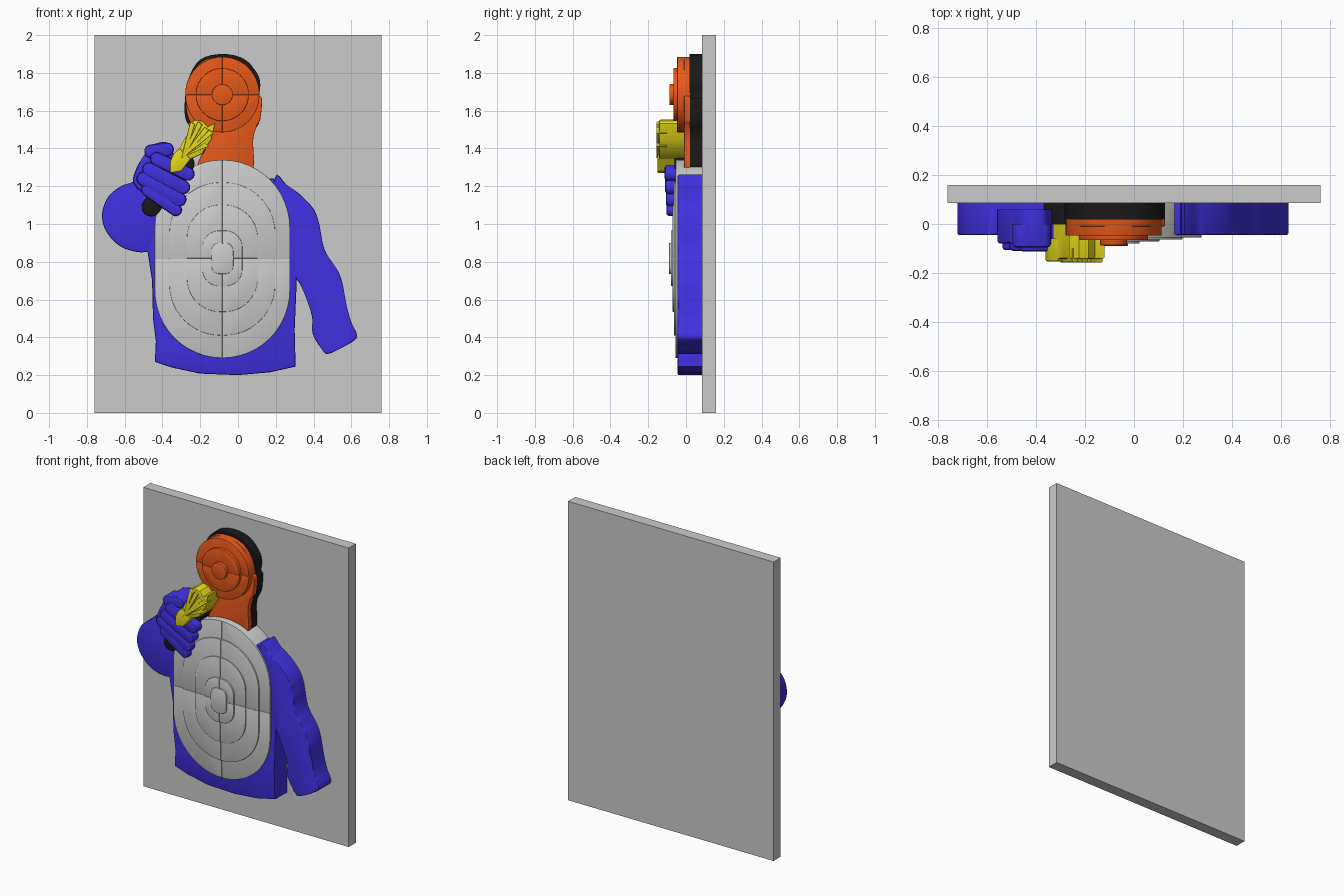
import bpy, bmesh, math

if "Cube" in bpy.data.objects:
    bpy.data.objects.remove(bpy.data.objects["Cube"])

RED, BLUE = (0.8, 0.1, 0.01, 1), (0.05, 0.03, 0.75, 1)
YELLOW, BLACK, WHITE = (0.8, 0.7, 0.01, 1), (0.01, 0.01, 0.01, 1), None
mats = {}


def paint(ob, col):
    if col is None:
        return
    if col not in mats:
        mats[col] = bpy.data.materials.new("paint_%d" % len(mats))
        mats[col].diffuse_color = col
    ob.data.materials.append(mats[col])


def curve_points(p, n=4):
    """Closed smooth curve through a few outline points."""
    out = []
    for i in range(len(p)):
        a, b, c, d = (p[(i + k) % len(p)] for k in (-1, 0, 1, 2))
        for s in range(n):
            t = s / n
            out.append(tuple(0.5 * (2 * b[k] + (c[k] - a[k]) * t
                       + (2 * a[k] - 5 * b[k] + 4 * c[k] - d[k]) * t * t
                       + (3 * b[k] - a[k] - 3 * c[k] + d[k]) * t ** 3) for k in (0, 1)))
    return out


def slab(name, pts, front, back, col=None, bevel=0.008):
    """Relief piece: (x, z) outlines extruded from front to back, soft front rim."""
    loops = pts if isinstance(pts[0], list) else [pts]
    bm = bmesh.new()
    for loop in loops:
        f = bm.faces.new([bm.verts.new((x, back, z)) for x, z in loop])
        ext = bmesh.ops.extrude_face_region(bm, geom=[f], use_keep_orig=True)["geom"]
        for v in ext:
            if isinstance(v, bmesh.types.BMVert):
                v.co.y = front
        if bevel:
            edges = [e for e in ext if isinstance(e, bmesh.types.BMEdge)]
            bmesh.ops.bevel(bm, geom=edges, offset=bevel, segments=2,
                            profile=0.5, affect='EDGES', clamp_overlap=True)
    bmesh.ops.recalc_face_normals(bm, faces=bm.faces)
    me = bpy.data.meshes.new(name)
    bm.to_mesh(me)
    bm.free()
    ob = bpy.data.objects.new(name, me)
    bpy.context.collection.objects.link(ob)
    paint(ob, col)
    return ob


def rounded(cx, cz, w, h, r, sx=1, sz=1, n=12):
    """One quarter of a rounded rectangle (half sizes w, h)."""
    arc = [(cx + sx * (w - r + r * math.cos(a)), cz + sz * (h - r + r * math.sin(a)))
           for a in (i * math.pi / 2 / n for i in range(n + 1))]
    if w - r > 1e-4:
        arc.append((cx, cz + sz * h))
    if h - r > 1e-4:
        arc.insert(0, (cx + sx * w, cz))
    if arc[-1][0] != cx:
        arc[-1] = (cx, arc[-1][1])
    return arc


def ring(name, cx, cz, w, h, r, front, back, col, split=True):
    """Target zone, split in four quarters so the cross lines show as grooves."""
    q = {(a, b): rounded(cx, cz, w, h, r, a, b) for a in (1, -1) for b in (1, -1)}
    if split:
        slab(name, [[(cx, cz)] + p for p in q.values()], front, back, col, 0.003)
    else:
        loop = q[1, 1] + q[-1, 1][::-1][1:] + q[-1, -1][1:] + q[1, -1][::-1][1:-1]
        slab(name, loop, front, back, col, 0.003)


def capsule(a, b, r, n=8):
    """Outline of a rounded bar from a to b."""
    t = math.atan2(b[1] - a[1], b[0] - a[0])
    return [(c[0] + r * math.cos(t + s + i * math.pi / n), c[1] + r * math.sin(t + s + i * math.pi / n))
            for c, s in ((b, -math.pi / 2), (a, math.pi / 2)) for i in range(n + 1)]


# backing board
slab("backing_board", [(-.76, 0), (.76, 0), (.76, 2), (-.76, 2)], .085, .16, None, 0)

# torso and arms
slab("torso", [(-.44, .27), (-.35, .24), (-.2, .208), (0, .2), (.17, .215), (.305, .245), (.30, .44),
               (.31, .68), (.31, 1.0), (.19, 1.24), (-.25, 1.24), (-.42, 1.1), (-.48, .86), (-.455, .7),
               (-.45, .5), (-.435, .38)], -.045, .085, BLUE)
slab("hanging_arm", curve_points([(.195, 1.245), (.26, 1.205), (.33, 1.155), (.40, 1.08), (.43, 1.0),
     (.46, .86), (.54, .73), (.575, .57), (.60, .48), (.628, .42), (.618, .385), (.54, .34), (.475, .312),
     (.445, .335), (.395, .42), (.39, .52), (.335, .67), (.30, .72), (.2, .9)]), -.045, .085, BLUE)
slab("raised_arm", curve_points([(-.3, 1.24), (-.42, 1.29), (-.55, 1.225), (-.62, 1.2), (-.69, 1.14),
     (-.72, 1.05), (-.70, .965), (-.635, .89), (-.55, .855), (-.46, .86), (-.3, .95)]), -.045, .085, BLUE)

# chest target zones, stacked from large to small
CX = -.083
ring("chest_zone_outer", CX, .815, .358, .525, .358, -.055, .085, WHITE)
ring("chest_zone_2", CX, .815, .28, .405, .27, -.064, -.04, WHITE)
ring("chest_zone_3", CX, .818, .187, .283, .175, -.071, -.04, WHITE)
ring("chest_zone_4", CX, .818, .106, .147, .09, -.080, -.04, WHITE)
ring("chest_bullseye", CX, .818, .058, .082, .042, -.089, -.04, WHITE, False)

# head: dark hair/back silhouette, face and neck, target discs
head = [(-.083, 1.885), (.02, 1.86), (.085, 1.79), (.105, 1.69), (.127, 1.66), (.118, 1.555), (.10, 1.52),
        (.08, 1.445), (.083, 1.31), (.04, 1.25), (-.2, 1.25), (-.21, 1.33), (-.17, 1.42), (-.25, 1.53),
        (-.275, 1.62), (-.27, 1.75), (-.19, 1.86)]
hair = [(-.083, 1.9), (.03, 1.875), (.10, 1.80), (.118, 1.74), (.112, 1.68), (.127, 1.655), (.116, 1.55),
        (.092, 1.50), (.078, 1.44), (.08, 1.31), (.04, 1.25), (-.2, 1.25), (-.2, 1.34), (-.18, 1.42),
        (-.26, 1.52), (-.283, 1.60), (-.265, 1.76), (-.2, 1.87)]
slab("hair_back", curve_points(hair), .018, .085, BLACK, 0)
slab("face_and_neck", curve_points(head), -.01, .02, RED, .004)
ring("head_zone_outer", CX, 1.685, .196, .2, .196, -.047, .02, RED)
ring("head_zone_2", CX, 1.685, .14, .14, .14, -.066, -.03, RED)
ring("head_bullseye", CX, 1.685, .055, .055, .055, -.087, -.03, RED, False)

# held bottle behind the hand
slab("bottle", capsule((-.46, 1.09), (-.28, 1.32), .05), -.06, .085, BLACK, .006)

# fist: palm, thumb and four fingers
slab("palm", curve_points([(-.45, 1.42), (-.37, 1.43), (-.34, 1.36), (-.33, 1.26), (-.35, 1.12),
     (-.43, 1.12), (-.5, 1.16), (-.555, 1.22), (-.54, 1.29), (-.5, 1.36)]), -.08, .06, BLUE, .012)
slab("thumb", capsule((-.46, 1.385), (-.375, 1.395), .036), -.095, 0, BLUE, .012)
fingers = [((-.43, 1.345), (-.265, 1.265), .036), ((-.47, 1.29), (-.29, 1.195), .037),
           ((-.50, 1.24), (-.31, 1.13), .037), ((-.48, 1.18), (-.33, 1.075), .033)]
for i, (a, b, r) in enumerate(fingers):
    slab("finger_%d" % (i + 1), capsule(a, b, r), -.113 + .003 * i, 0, BLUE, .014)

# burning rag: neck, flared cloth and fold ridges
slab("rag_neck", [(-.36, 1.27), (-.30, 1.28), (-.25, 1.345), (-.31, 1.40), (-.34, 1.375), (-.36, 1.33)],
     -.152, -.06, YELLOW, .006)
slab("rag", [(-.33, 1.36), (-.27, 1.335), (-.19, 1.37), (-.14, 1.45), (-.12, 1.535), (-.16, 1.515),
             (-.185, 1.545), (-.225, 1.552), (-.265, 1.53), (-.25, 1.50), (-.285, 1.45), (-.31, 1.40)],
     -.142, 0, YELLOW, .008)
for i, (x, z) in enumerate([(-.24, 1.535), (-.20, 1.535), (-.165, 1.505), (-.14, 1.49), (-.165, 1.42)]):
    slab("rag_fold_%d" % (i + 1), [(-.30, 1.35), (-.28, 1.36), (x + .012, z - .008), (x - .012, z + .008)],
         -.157, -.1, YELLOW, .006)

for o in bpy.data.objects:
    o.select_set(True)
bpy.context.view_layer.objects.active = bpy.data.objects["torso"]
bpy.ops.object.shade_smooth_by_angle(angle=math.radians(35))

for m in bpy.data.materials:
    if m.users and not m.is_grease_pencil:
        m.use_nodes = True
        m.node_tree.nodes["Principled BSDF"].inputs["Base Color"].default_value = m.diffuse_color
